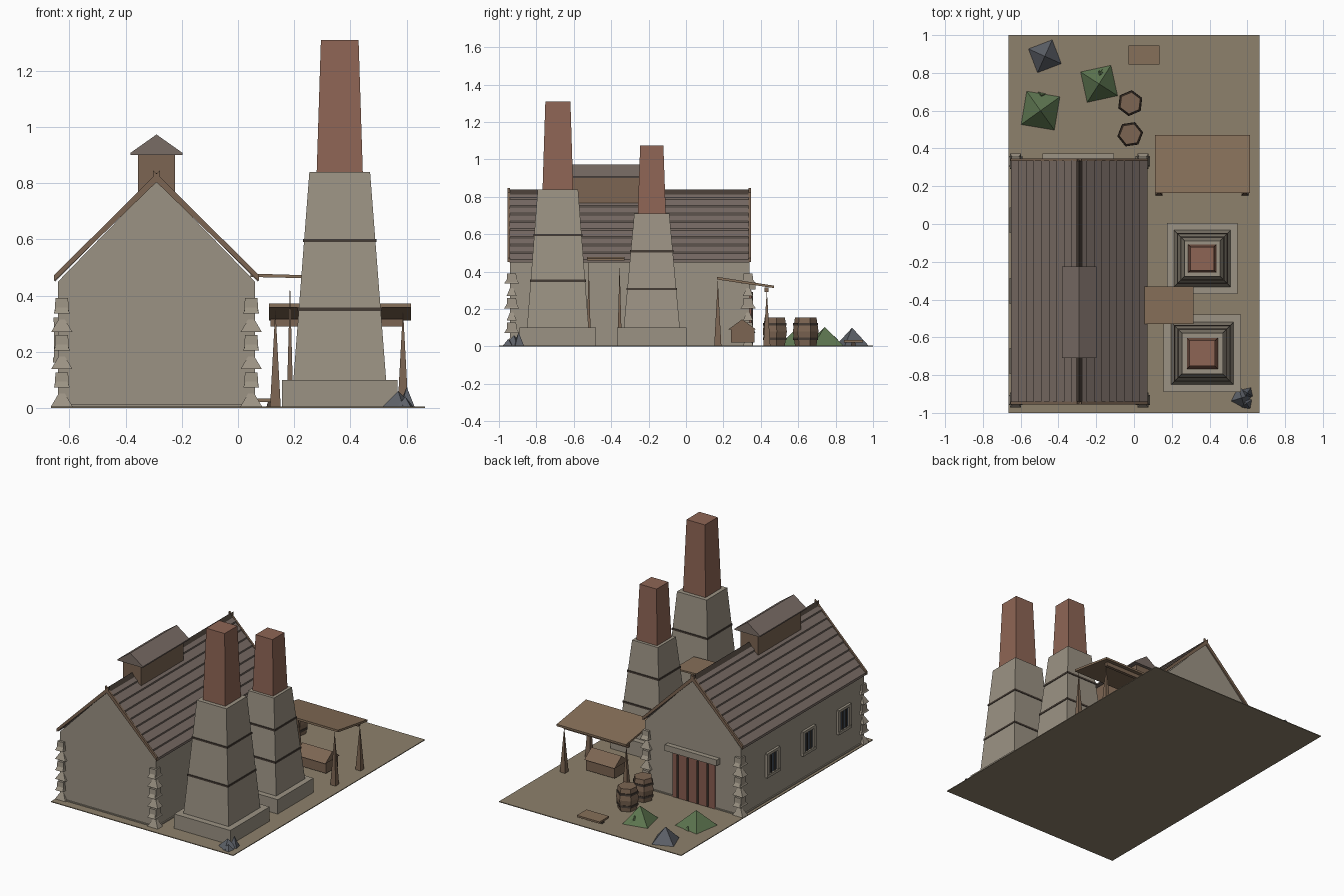
import bpy, bmesh, math, random
from mathutils import Matrix

if "Cube" in bpy.data.objects:
    bpy.data.objects.remove(bpy.data.objects["Cube"])
random.seed(4)

COL = dict(ground=(.27, .22, .15), stone=(.33, .29, .23), brick=(.27, .13, .09), roof=(.19, .15, .13),
           wood=(.20, .13, .085), dark=(.06, .045, .035), door=(.25, .11, .08), glass=(.06, .08, .11),
           green=(.11, .18, .08), slate=(.11, .12, .14), plank=(.24, .16, .10))
MATS = {}


def mat(name):
    if name not in MATS:
        m = bpy.data.materials.new(name)
        m.diffuse_color = (*COL[name], 1)
        m.use_nodes = True
        m.node_tree.nodes["Principled BSDF"].inputs["Base Color"].default_value = m.diffuse_color
        MATS[name] = m
    return MATS[name]


def finish(name, bm, col):
    bmesh.ops.remove_doubles(bm, verts=bm.verts, dist=1e-5)
    bmesh.ops.recalc_face_normals(bm, faces=bm.faces)
    me = bpy.data.meshes.new(name)
    bm.to_mesh(me)
    bm.free()
    me.materials.append(mat(col))
    ob = bpy.data.objects.new(name, me)
    bpy.context.collection.objects.link(ob)
    return ob


def prism(name, pts, a, b, col, axis='y'):
    """Extrude a profile (x,z along y, or y,z along x) from a to b."""
    bm = bmesh.new()
    rows = []
    for t in (a, b):
        rows.append([bm.verts.new((p, t, z) if axis == 'y' else (t, p, z)) for p, z in pts])
    n = len(pts)
    bm.faces.new(rows[0])
    bm.faces.new(rows[1])
    for i in range(n):
        j = (i + 1) % n
        bm.faces.new((rows[0][i], rows[0][j], rows[1][j], rows[1][i]))
    return finish(name, bm, col)


def box(name, x0, x1, y0, y1, z0, z1, col):
    return prism(name, [(x0, z0), (x1, z0), (x1, z1), (x0, z1)], y0, y1, col)


def stack(name, cx, cy, rings, col, n=4, rot=math.pi / 4, sx=1, sy=1):
    """Loft n-sided rings (z, apothem); a zero radius closes to a point."""
    bm = bmesh.new()
    k = 1 / math.cos(math.pi / n)
    loops = []
    for z, r in rings:
        if r == 0:
            v = bm.verts.new((cx, cy, z))
            loops.append([v] * n)
        else:
            loops.append([bm.verts.new((cx + sx * r * k * math.cos(rot + math.tau * i / n),
                                        cy + sy * r * k * math.sin(rot + math.tau * i / n), z)) for i in range(n)])
    for lo, hi in zip(loops, loops[1:]):
        for i in range(n):
            j = (i + 1) % n
            bm.faces.new((lo[i], lo[j], hi[i]) if hi[0] is hi[1] else (lo[i], lo[j], hi[j], hi[i]))
    for lp in (loops[0], loops[-1]):
        if lp[0] is not lp[1]:
            bm.faces.new(lp)
    return finish(name, bm, col)


# ground slab
box("ground", -.665, .665, -1, 1, 0, .005, 'ground')

# main hall with gables
MID = -.29
prism("hall_walls", [(-.64, .003), (.06, .003), (.06, .45), (MID, .81), (-.64, .45)], -.94, .34, 'stone')
box("hall_plinth", -.648, .068, -.946, .346, .003, .012, 'stone')

# roof of overlapping courses, sawtooth profile on both sides
N, half, z_eave, z_top = 9, .362, .452, .825
for s, side in ((-1, "left"), (1, "right")):
    top = []
    for i in range(N):
        for t, lift in ((i / N, .012), ((i + 1) / N, .002)):
            top.append((MID + s * half * (1 - t), z_eave + (z_top - z_eave) * t + lift))
    prism(side + "_roof_courses", [(MID + s * half, z_eave - .004)] + top + [(MID, z_top - .016)], -.945, .338, 'roof')
    # rake boards at both gable ends
    for end, y in (("front", -.955), ("back", .334)):
        prism(f"{side}_{end}_rake_board",
              [(MID + s * .365, .45), (MID + s * .365, .472), (MID - s * .012, .846), (MID - s * .012, .815)],
              y, y + .014, 'wood')
prism("ridge_cap", [(MID - .02, .81), (MID, .838), (MID + .02, .81)], -.945, .338, 'dark')

# ridge ventilator
box("ventilator_body", -.355, -.225, -.69, -.245, .72, .905, 'wood')
for s, side in ((-1, "left"), (1, "right")):
    prism(side + "_ventilator_roof", [(MID + s * .092, .9), (MID + s * .092, .908), (MID, .973), (MID, .9)],
          -.71, -.225, 'roof')

# pointed corner stones, alternating direction
for cx in (-.627, .047):
    for cy in (-.932, .332):
        for i in range(6):
            z = .006 + i * .066
            w, d = (.038, .027) if i % 2 == 0 else (.029, .04)
            stack("corner_stone", cx, cy, [(z, 1), (z + .064, 0)], 'stone', sx=w, sy=d)
            if i % 2:
                stack("corner_stone_block", cx, cy, [(z, 1), (z + .055, .85)], 'stone', sx=w * .9, sy=d * .7)

# double door in the back gable
box("door", -.455, -.145, .335, .35, .005, .3, 'door')
for i in range(4):
    x = -.41 + i * .073
    box("door_batten", x, x + .012, .345, .357, .01, .29, 'dark')
box("door_lintel", -.485, -.105, .335, .372, .305, .345, 'stone')

# windows along the left wall
for y in (.02, -.355, -.725):
    box("window_glass", -.647, -.636, y - .045, y + .045, .18, .305, 'glass')
    for s in (-1, 1):
        box("window_jamb", -.655, -.636, y + s * .055 - .013, y + s * .055 + .013, .17, .315, 'stone')
    box("window_sill", -.658, -.636, y - .068, y + .068, .162, .18, 'stone')
    box("window_head", -.656, -.636, y - .065, y + .065, .305, .322, 'stone')
    for dy in (-.02, .02):
        box("window_bar", -.652, -.64, y + dy - .004, y + dy + .004, .18, .305, 'dark')

# two furnace stacks: footing, tapered stone, brick flue, iron bands
for label, cy, base, r0, r1, zs, b0, b1, zt in (
        ("front", -.685, .205, .165, .108, .84, .082, .067, 1.31),
        ("rear", -.183, .187, .15, .094, .71, .075, .062, 1.075)):
    stack(label + "_stack_footing", .362, cy, [(.003, base), (.1, base)], 'stone')
    stack(label + "_stack_stone", .362, cy, [(.1, r0), (zs, r1)], 'stone')
    stack(label + "_stack_brick", .362, cy, [(zs, b0), (zt, b1)], 'brick')
    for t in (.34, .67):
        r = r0 + (r1 - r0) * t + .004
        z = .1 + (zs - .1) * t
        stack(label + "_stack_band", .362, cy, [(z - .006, r), (z + .006, r)], 'dark')

# loading awning between the stacks
prism("awning", [(.045, .466), (.045, .478), (.315, .47), (.315, .46)], -.53, -.33, 'plank')
for y in (-.52, -.355):
    stack("awning_post", .185, y, [(.003, .012), (.45, 0)], 'wood')

# open shed behind the stacks
prism("shed_roof", [(.165, .358), (.165, .372), (.47, .325), (.47, .312)], .11, .615, 'plank', 'x')
box("shed_beam", .115, .585, .42, .44, .29, .316, 'wood')
for x in (.133, .587):
    for y, h in ((.17, .355), (.432, .3)):
        stack("shed_post", x, y, [(.003, .019), (h, 0)], 'wood')
box("trough_body", .265, .475, .24, .365, .02, .095, 'wood')
prism("trough_top", [(.225, .09), (.375, .09), (.3, .145)], .26, .48, 'wood', 'x')

# barrels with iron hoops
for cy, rot in ((.64, .4), (.475, .15)):
    stack("barrel", -.02, cy, [(.004, .05), (.08, .06), (.155, .05)], 'wood', 6, rot)
    for z in (.04, .118):
        stack("barrel_hoop", -.02, cy, [(z - .007, .0585), (z + .007, .0585)], 'dark', 6, rot)

# flat cart bed near the back edge
box("cart_bed", -.03, .135, .845, .945, .022, .034, 'plank')
for x in (-.01, .115):
    stack("cart_foot", x, .895, [(.003, .014), (.024, .008)], 'dark')

# ore and charcoal heaps with loose lumps
for name, cx, cy, r, h, rot, col in (
        ("large_green_heap", -.495, .6, .09, .105, .62, 'green'),
        ("small_green_heap", -.185, .742, .083, .105, 1.0, 'green'),
        ("charcoal_heap", -.472, .888, .068, .1, 1.15, 'slate')):
    stack(name, cx, cy, [(.004, r), (h, 0)], col, 4, rot)
    if col == 'green':
        for i in range(6):
            a = random.uniform(.4, 1.6)
            d = r * random.uniform(.55, 1.0)
            z = max(.004, h * (1 - d / r) - .01)
            stack("loose_lump", cx + d * math.cos(a), cy + d * math.sin(a),
                  [(z, .012), (z + .024, 0)], col, 3, random.uniform(0, 3))

# slag rubble at the front corner
for cx, cy, r, h, rot in ((.57, -.92, .042, .06, .3), (.6, -.895, .024, .075, 1.0), (.595, -.95, .025, .04, .6)):
    stack("slag_rubble", cx, cy, [(.004, r), (h, 0)], 'slate', 4, rot)
